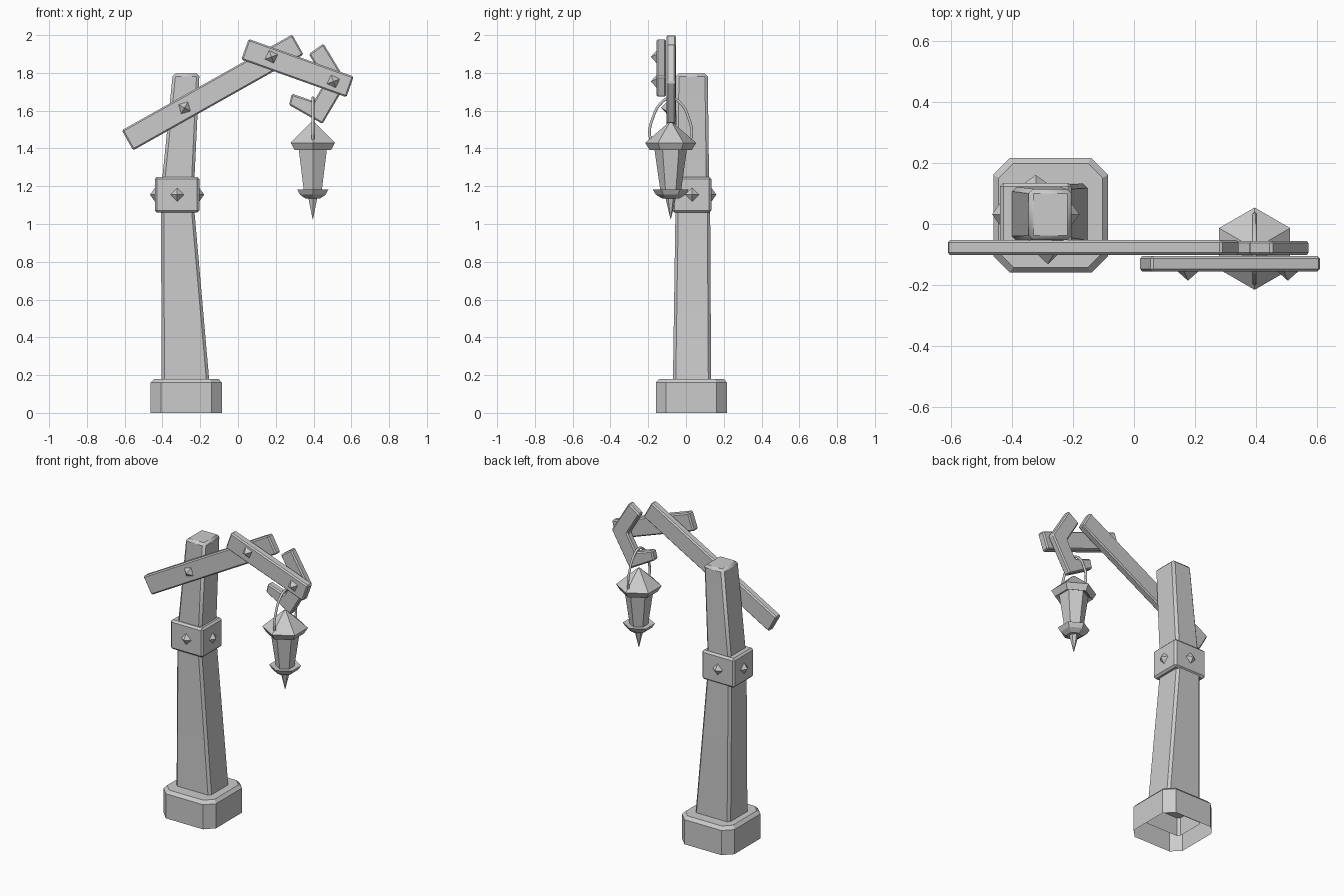
import bpy, bmesh, math
from mathutils import Vector, Matrix

if "Cube" in bpy.data.objects:
    bpy.data.objects.remove(bpy.data.objects["Cube"])

def finish(name, bm, bevel=0.0, smooth=None):
    bmesh.ops.recalc_face_normals(bm, faces=bm.faces)
    me = bpy.data.meshes.new(name)
    bm.to_mesh(me)
    bm.free()
    ob = bpy.data.objects.new(name, me)
    bpy.context.collection.objects.link(ob)
    if bevel:
        m = ob.modifiers.new("bevel", 'BEVEL')
        m.width, m.segments, m.limit_method = bevel, 1, 'ANGLE'
        m.angle_limit = math.radians(40)
    if smooth:
        bpy.ops.object.select_all(action='DESELECT')
        ob.select_set(True)
        bpy.context.view_layer.objects.active = ob
        bpy.ops.object.shade_smooth_by_angle(angle=math.radians(smooth))
    return ob

def loft(name, rings, bottom=True, top=True, bevel=0.0, smooth=None):
    bm = bmesh.new()
    vs = [[bm.verts.new(p) for p in r] for r in rings]
    n = len(vs[0])
    for a, b in zip(vs, vs[1:]):
        for i in range(n):
            j = (i + 1) % n
            bm.faces.new((a[i], a[j], b[j], b[i]))
    if bottom:
        bm.faces.new(vs[0][::-1])
    if top:
        bm.faces.new(vs[-1])
    return finish(name, bm, bevel, smooth)

def rect(x0, x1, y0, y1, z, c=0.0):
    # rectangle ring, with cut corners when c > 0
    if not c:
        return [(x0, y0, z), (x1, y0, z), (x1, y1, z), (x0, y1, z)]
    return [(x0 + c, y0, z), (x1 - c, y0, z), (x1, y0 + c, z), (x1, y1 - c, z),
            (x1 - c, y1, z), (x0 + c, y1, z), (x0, y1 - c, z), (x0, y0 + c, z)]

def hexring(cx, cy, r, z):
    return [(cx + r * math.cos(math.radians(30 + 60 * i)),
             cy + r * math.sin(math.radians(30 + 60 * i)), z) for i in range(6)]

def plank(name, outline, y0, y1, bevel=0.008):
    # front-view outline (x, z) extruded between two depths
    return loft(name, [[(x, y, z) for x, z in outline] for y in (y0, y1)], bevel=bevel)

def beam(name, a, b, t, y0, y1):
    a, b = Vector(a), Vector(b)
    d = (b - a).normalized()
    n = Vector((-d.y, d.x)) * t / 2
    return plank(name, [a - n, b - n, b + n, a + n], y0, y1)

def stud(name, loc, direction, roll=0.0, r=0.036, h=0.03):
    # four-sided pyramid nail head
    bm = bmesh.new()
    bmesh.ops.create_cone(bm, cap_ends=True, segments=4, radius1=r, radius2=0, depth=h)
    rot = Vector(direction).to_track_quat('Z', 'Y').to_matrix().to_4x4()
    mat = Matrix.Translation(Vector(loc) + Vector(direction) * h / 2) @ rot @ Matrix.Rotation(roll, 4, 'Z')
    bm.transform(mat)
    return finish(name, bm)

# Stone base, open underneath
i = 0.018
loft("base", [rect(-.462, -.085, -.16, .217, 0, .055),
              rect(-.462, -.085, -.16, .217, .16, .055),
              rect(-.462 + i, -.085 - i, -.16 + i, .217 - i, .18, .048)],
     bottom=False, smooth=30)

# Crooked wooden post
loft("post", [rect(-.404, -.143, -.071, .134, .06),
              rect(-.404, -.153, -.069, .133, .18),
              rect(-.408, -.230, -.056, .128, 1.06),
              rect(-.400, -.230, -.055, .122, 1.25),
              rect(-.345, -.204, -.053, .115, 1.797)],
     bottom=False, bevel=.015, smooth=30)

# Collar with a stud on each side
loft("collar", [rect(-.440, -.205, -.072, .135, z) for z in (1.06, 1.25)], bevel=.012)
cx, cy, cz = -.3225, .032, 1.155
for n, (loc, d) in enumerate([((-.440, cy, cz), (-1, 0, 0)), ((-.205, cy, cz), (1, 0, 0)),
                              ((cx, -.072, cz), (0, -1, 0)), ((cx, .135, cz), (0, 1, 0))]):
    stud(f"collar_stud_{n}", loc, d, h=.026)

# Arm beams and elbow bracket
beam("long_arm", (-.585, 1.443), (.317, 1.950), .122, -.102, -.053)
beam("cross_arm", (.037, 1.925), (.593, 1.726), .116, -.156, -.105)
plank("hook_bracket", [(.375, 1.90), (.452, 1.955), (.577, 1.75), (.447, 1.53), (.270, 1.63),
                       (.285, 1.69), (.402, 1.65), (.462, 1.755)], -.102, -.055)
stud("long_arm_stud", (-.283, -.102, 1.615), (0, -1, 0), -math.radians(29))
for n, (x, z) in enumerate([(.177, 1.885), (.505, 1.755)]):
    stud(f"cross_arm_stud_{n}", (x, -.156, z), (0, -1, 0), math.radians(20))

# Hanging lantern: roof, body, lower cap, spike
lx, ly = .396, -.081
def hexloft(name, profile, **k):
    return loft(name, [hexring(lx, ly, r, z) for r, z in profile], **k)

hexloft("lantern_roof", [(.085, 1.405), (.112, 1.392), (.135, 1.43), (.06, 1.495), (.008, 1.54)])
hexloft("lantern_body", [(.054, 1.17), (.088, 1.41)])
hexloft("lantern_cap", [(.045, 1.135), (.078, 1.155), (.095, 1.182), (.055, 1.178)])
hexloft("lantern_spike", [(.001, 1.025), (.028, 1.14)])

# Wire handle looped over the bracket
cu = bpy.data.curves.new("lantern_handle", 'CURVE')
cu.dimensions = '3D'
cu.bevel_depth, cu.bevel_resolution, cu.resolution_u = .008, 1, 6
cu.use_fill_caps = True
half = [(.105, 1.44), (.112, 1.49), (.095, 1.56), (.06, 1.63)]
pts = [(-a, z) for a, z in half] + [(0, 1.668)] + half[::-1]
sp = cu.splines.new('BEZIER')
sp.bezier_points.add(len(pts) - 1)
for p, (y, z) in zip(sp.bezier_points, pts):
    p.co = (lx, ly + y, z)
    p.handle_left_type = p.handle_right_type = 'AUTO'
bpy.context.collection.objects.link(bpy.data.objects.new("lantern_handle", cu))
